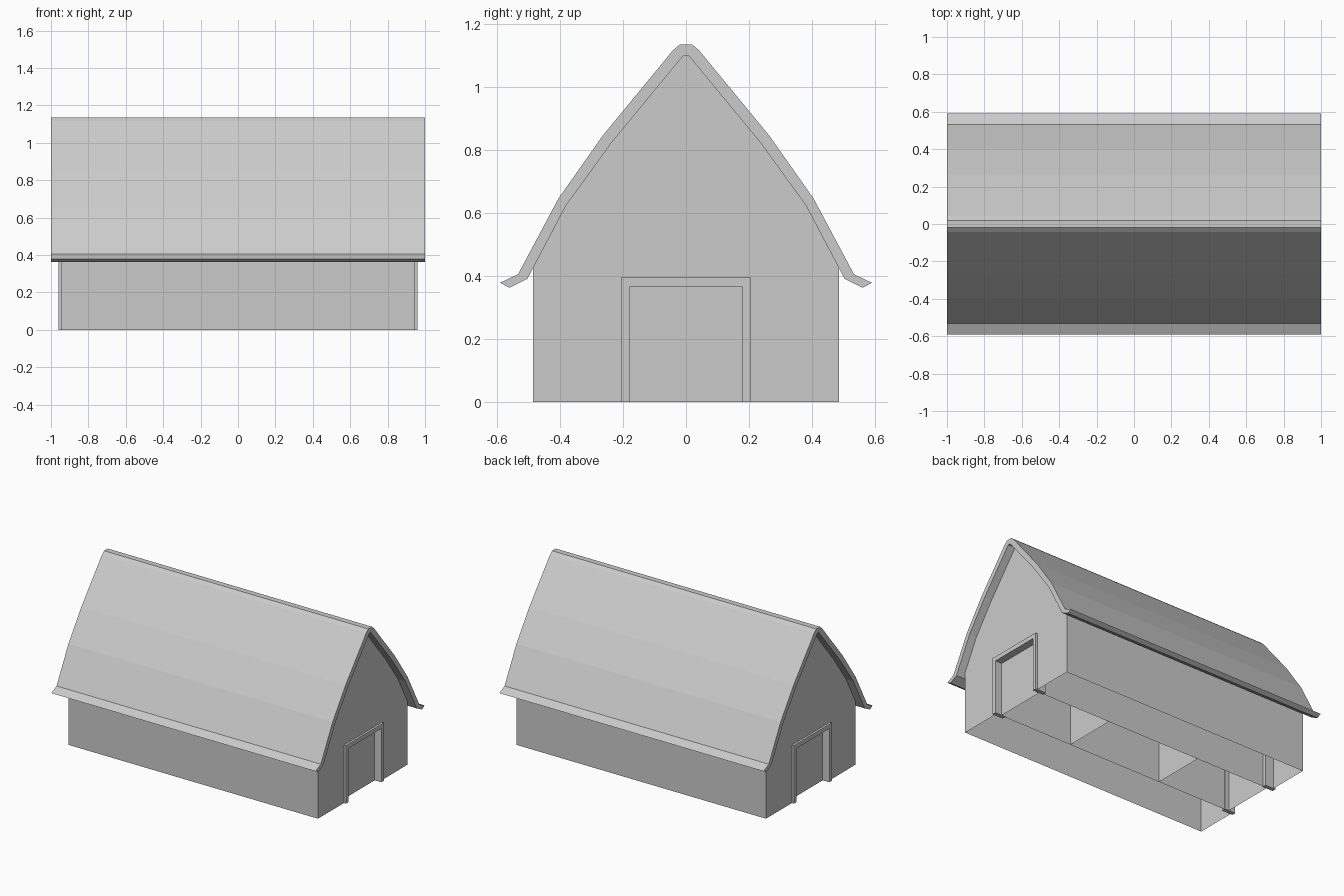
import bpy

if "Cube" in bpy.data.objects:
    bpy.data.objects.remove(bpy.data.objects["Cube"])


def make(name, verts, faces):
    me = bpy.data.meshes.new(name)
    me.from_pydata(verts, [], faces)
    me.update()
    ob = bpy.data.objects.new(name, me)
    bpy.context.collection.objects.link(ob)
    return ob


def prism(name, profile, x0, x1, skip=(), caps=True):
    """Extrude a (y, z) outline along x, leaving out the sides listed in skip."""
    n = len(profile)
    verts = [(x, y, z) for x in (x0, x1) for y, z in profile]
    faces = [(i, (i + 1) % n, (i + 1) % n + n, i + n) for i in range(n) if i not in skip]
    if caps:
        faces += [tuple(reversed(range(n))), tuple(range(n, 2 * n))]
    return make(name, verts, faces)


def mirrored(half):
    """Right half of an outline (bottom to top) joined with its mirror image."""
    return half + [(-y, z) for y, z in reversed(half)]


# Curved roof shell with flared eaves
outer = [(0.59, 0.379), (0.533, 0.406), (0.405, 0.646), (0.265, 0.845),
         (0.042, 1.116), (0.02, 1.135)]
inner = [(0.56, 0.363), (0.503, 0.392), (0.38, 0.625), (0.235, 0.825), (0.008, 1.10)]
prism("roof", mirrored(outer) + mirrored(inner)[::-1], -1, 1)

# Barn walls: open underneath, gables notched for the doorways
half = [(0.178, 0.367), (0.178, 0), (0.485, 0), (0.485, 0.435),
        (0.383, 0.63), (0.238, 0.83), (0.008, 1.105)]
walls = mirrored(half)
n = len(walls)
sides = (2, n - 4)
prism("walls", walls, -0.945, 0.945, skip=[i for i in range(n) if i not in sides])

# Door frames
frame = [(0.178, 0), (0.205, 0), (0.205, 0.397), (-0.205, 0.397),
         (-0.205, 0), (-0.178, 0), (-0.178, 0.367), (0.178, 0.367)]
for side, s in (("right", 1), ("left", -1)):
    a, b = sorted((s * 0.88, s * 0.96))
    prism(f"door_frame_{side}", frame, a, b)

# Inner passage, with doors at its ends and two cross partitions
w, h = 0.184, 0.37
opening = [(w, 0), (w, h), (-w, h), (-w, 0)]
prism("passage", opening, -0.91, 0.91, skip=[3], caps=False)
for name, x in (("door_right", 0.91), ("partition_right", 0.355),
                ("partition_left", -0.355), ("door_left", -0.91)):
    make(name, [(x, y, z) for y, z in opening], [(0, 1, 2, 3)])
